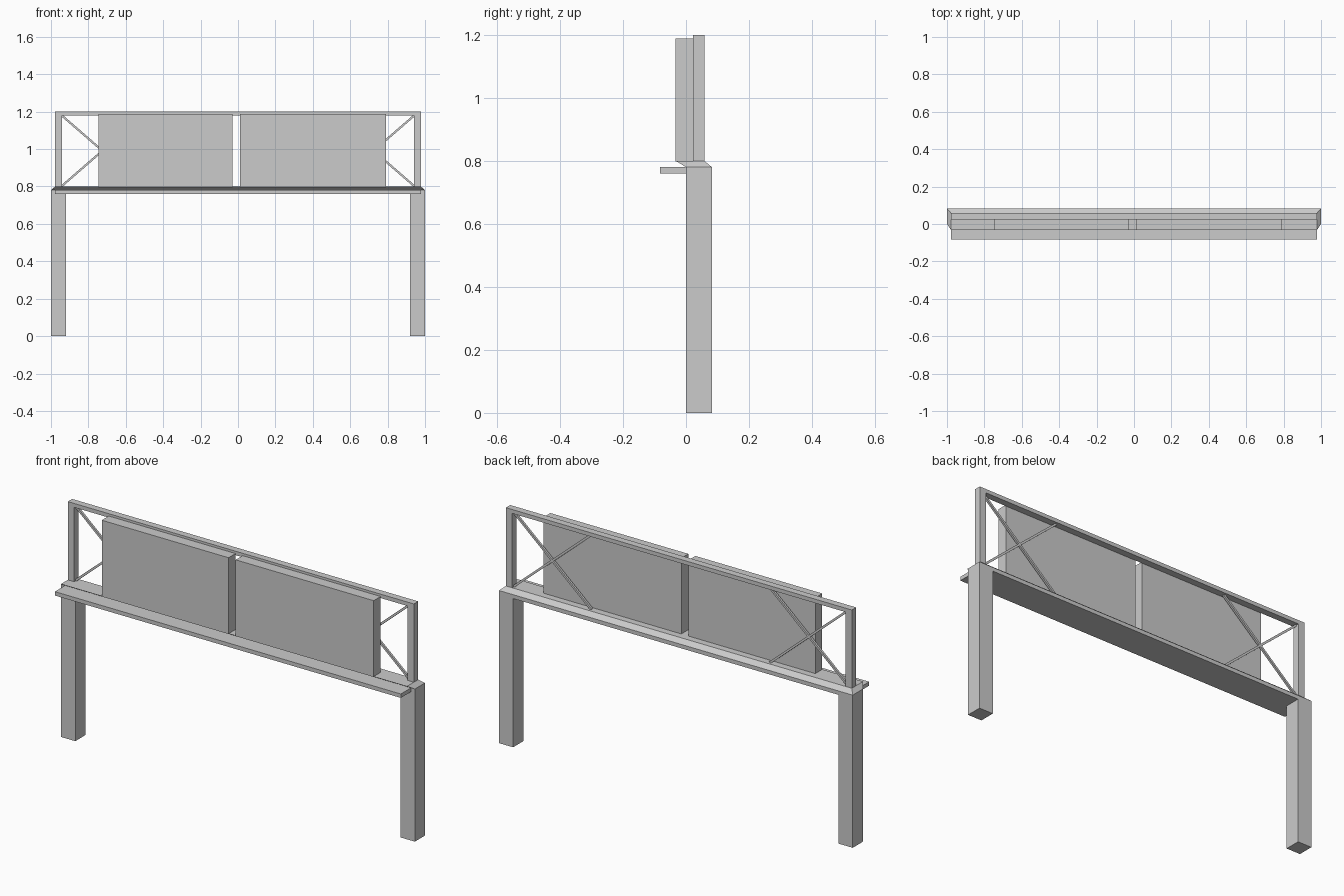
import bpy, bmesh, math

if "Cube" in bpy.data.objects:
    bpy.data.objects.remove(bpy.data.objects["Cube"])


def box(name, x, y, z):
    """Box from (min, max) ranges on each axis."""
    bpy.ops.mesh.primitive_cube_add(
        size=1, location=[(a + b) / 2 for a, b in (x, y, z)])
    ob = bpy.context.object
    ob.name = name
    ob.scale = [b - a for a, b in (x, y, z)]
    bpy.ops.object.transform_apply(location=False, rotation=False, scale=True)
    return ob


def loft(name, rings):
    """Solid through stacked rectangles given as (half x, y min, y max, z)."""
    bm = bmesh.new()
    loops = [[bm.verts.new(p) for p in
              ((-hx, y0, z), (hx, y0, z), (hx, y1, z), (-hx, y1, z))]
             for hx, y0, y1, z in rings]
    for lo, hi in zip(loops, loops[1:]):
        for i in range(4):
            j = (i + 1) % 4
            bm.faces.new((lo[i], lo[j], hi[j], hi[i]))
    bm.faces.new(loops[0][::-1])
    bm.faces.new(loops[-1])
    mesh = bpy.data.meshes.new(name)
    bm.to_mesh(mesh)
    bm.free()
    ob = bpy.data.objects.new(name, mesh)
    bpy.context.collection.objects.link(ob)
    return ob


def bar(name, a, b, y, t):
    """Thin square bar in the x-z plane from a to b."""
    dx, dz = b[0] - a[0], b[1] - a[1]
    h = math.hypot(dx, dz) / 2
    ob = box(name, (-h, h), (-t / 2, t / 2), (-t / 2, t / 2))
    ob.location = ((a[0] + b[0]) / 2, y, (a[1] + b[1]) / 2)
    ob.rotation_euler = (0, -math.atan2(dz, dx), 0)
    return ob


# Cross beam: bevelled at the back and ends, leaning forward at the front
loft("cross_beam", [(1.0, 0.0, 0.082, 0.76),
                    (1.0, 0.0, 0.082, 0.78),
                    (0.978, -0.033, 0.058, 0.80)])

# Walkway shelf along the front
box("front_shelf", (-0.978, 0.978), (-0.082, 0.0), (0.76, 0.78))

# Frame top and bottom rails
frame_y = (0.023, 0.058)
box("top_rail", (-0.978, 0.978), frame_y, (1.18, 1.20))

# Legs, frame posts and crossed braces on both sides
for side, s in (("left", -1), ("right", 1)):
    box(side + "_leg", sorted((s * 0.92, s * 1.0)), (0.0, 0.082), (0.0, 0.76))
    box(side + "_post", sorted((s * 0.942, s * 0.978)), frame_y, (0.80, 1.18))
    bar(side + "_brace_down", (s * 0.945, 1.182), (s * 0.505, 0.80), 0.04, 0.011)
    bar(side + "_brace_up", (s * 0.945, 0.80), (s * 0.505, 1.182), 0.04, 0.011)

# Sign panels in front of the frame
for side, x in (("left", (-0.747, -0.03)), ("right", (0.01, 0.79))):
    box(side + "_sign_panel", x, (-0.033, 0.023), (0.798, 1.188))
